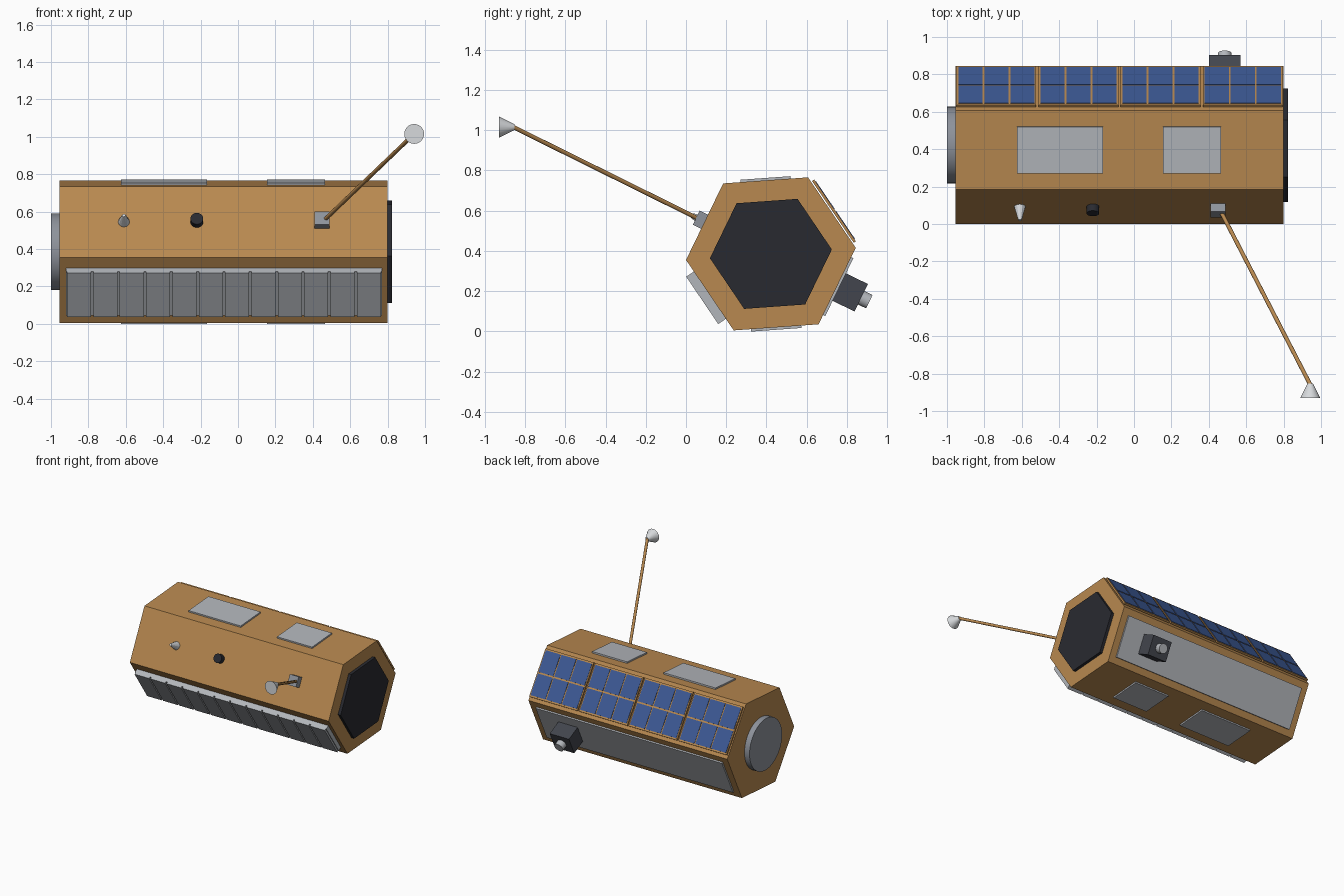
import bpy, bmesh, math
from mathutils import Matrix, Vector

if "Cube" in bpy.data.objects:
    bpy.data.objects.remove(bpy.data.objects["Cube"])

TILT, R = 4.1, 0.423               # hexagon roll and radius
AP = R * math.cos(math.pi / 6)     # distance from axis to a flat side
CEN = Vector((0, 0.422, 0.385))    # body axis
X0, X1 = -0.955, 0.80


def mat(name, c):
    m = bpy.data.materials.new(name)
    m.diffuse_color = (*c, 1)
    m.use_nodes = True
    m.node_tree.nodes["Principled BSDF"].inputs["Base Color"].default_value = m.diffuse_color
    return m


GOLD = mat("gold_foil", (0.48, 0.25, 0.08))
BLUE = mat("solar_blue", (0.045, 0.10, 0.30))
BLACK = mat("black", (0.022, 0.023, 0.03))
DARK = mat("dark_grey", (0.055, 0.06, 0.075))
MID = mat("mid_grey", (0.27, 0.29, 0.33))
LIGHT = mat("light_grey", (0.45, 0.47, 0.50))
WHITE = mat("pale_grey", (0.68, 0.70, 0.72))


def finish(name, bm, m, smooth=False):
    me = bpy.data.meshes.new(name)
    bm.to_mesh(me)
    bm.free()
    me.materials.append(m)
    ob = bpy.data.objects.new(name, me)
    bpy.context.collection.objects.link(ob)
    if smooth:
        bpy.context.view_layer.objects.active = ob
        ob.select_set(True)
        bpy.ops.object.shade_smooth_by_angle(angle=math.radians(35))
        ob.select_set(False)
    return ob


def side(k):
    """Frame of flat side k: local x along body, y across, z outward, origin on surface."""
    a = math.radians(TILT + 30 + 60 * k)
    n = Vector((0, math.cos(a), math.sin(a)))
    x = Vector((1, 0, 0))
    rot = Matrix((x, n.cross(x), n)).transposed().to_4x4()
    return Matrix.Translation(CEN + n * AP) @ rot


def boxes(name, frame, items, m):
    """Each item: x0, x1, y0, y1, z0, z1 in the given frame."""
    bm = bmesh.new()
    for a, b, c, d, e, f in items:
        t = Matrix.Translation(((a + b) / 2, (c + d) / 2, (e + f) / 2))
        bmesh.ops.create_cube(bm, size=1, matrix=frame @ t @ Matrix.Diagonal((b - a, d - c, f - e, 1)))
    return finish(name, bm, m)


def rod(name, p, q, r1, r2, n, m, smooth=True, roll=0):
    """Cylinder or cone from p to q."""
    p, q = Vector(p), Vector(q)
    d = q - p
    bm = bmesh.new()
    bmesh.ops.create_cone(bm, cap_ends=True, segments=n, radius1=r1, radius2=r2, depth=d.length,
                          matrix=Matrix.Translation((p + q) / 2) @ d.to_track_quat('Z', 'Y').to_matrix().to_4x4()
                          @ Matrix.Rotation(roll, 4, 'Z'))
    return finish(name, bm, m, smooth)


def hex_prism(name, xa, xb, r, m):
    bm = bmesh.new()
    ring = [CEN + Vector((xa, r * math.cos(a), r * math.sin(a)))
            for a in (math.radians(TILT + 60 * i) for i in range(6))]
    f = bm.faces.new([bm.verts.new(v) for v in ring])
    ext = bmesh.ops.extrude_face_region(bm, geom=[f])
    bmesh.ops.translate(bm, vec=(xb - xa, 0, 0), verts=[g for g in ext["geom"] if isinstance(g, bmesh.types.BMVert)])
    bmesh.ops.recalc_face_normals(bm, faces=bm.faces[:])
    return finish(name, bm, m)


UPPER_BACK, TOP, UPPER_FRONT, LOWER_FRONT, BOTTOM, LOWER_BACK = (side(k) for k in range(6))

# body with end fittings
hex_prism("body", X0, X1, R, GOLD)
hex_prism("end_cover", X1, 0.823, 0.304, BLACK)
rod("round_end_plate", CEN + Vector((X0, 0, 0)), CEN + Vector((-1, 0, 0)), 0.205, 0.205, 48, MID)

# pale patches on top and bottom
for name, fr in (("top_patches", TOP), ("bottom_patches", BOTTOM)):
    boxes(name, fr, [(-0.625, -0.165, -0.125, 0.125, -0.004, 0.012),
                     (0.155, 0.465, -0.125, 0.125, -0.004, 0.012)], LIGHT)

# solar panels: four frames, each with 3 x 2 cells
pitch = (X1 - X0) / 4
frames, cells = [], []
for i in range(4):
    c = X0 + pitch * (i + 0.5)
    frames.append((c - 0.213, c + 0.213, -0.185, 0.185, 0.006, 0.019))
    for j in (-1, 0, 1):
        for v in (-0.089, 0.089):
            x = c + j * 0.139
            cells.append((x - 0.065, x + 0.065, v - 0.083, v + 0.083, 0.015, 0.022))
boxes("solar_frames", UPPER_BACK, frames, GOLD)
boxes("solar_cells", UPPER_BACK, cells, BLUE)

# radiator: backing tray and twelve slats
boxes("radiator_tray", LOWER_FRONT, [(-0.92, 0.77, -0.142, 0.142, 0.0, 0.032)], LIGHT)
w = 1.69 / 12
boxes("radiator_slats", LOWER_FRONT,
      [(-0.92 + w * i + 0.006, -0.92 + w * (i + 1) - 0.006, -0.142, 0.142, 0.03, 0.046) for i in range(12)], LIGHT)

# lower back plate with camera
boxes("back_plate", LOWER_BACK, [(-0.90, 0.745, -0.16, 0.16, -0.004, 0.012)], LIGHT)
boxes("camera_box", LOWER_BACK, [(0.40, 0.57, -0.076, 0.076, 0.01, 0.133)], DARK)
rod("camera_lens", LOWER_BACK @ Vector((0.485, 0, 0.13)), LOWER_BACK @ Vector((0.485, 0, 0.178)), 0.037, 0.037, 32, LIGHT)

# small instruments on the upper front side
rod("cone_sensor", UPPER_FRONT @ Vector((-0.61, 0, 0)), UPPER_FRONT @ Vector((-0.61, 0, 0.08)), 0.031, 0.009, 12, WHITE, False)
rod("round_sensor", UPPER_FRONT @ Vector((-0.22, 0, 0)), UPPER_FRONT @ Vector((-0.22, 0, 0.04)), 0.034, 0.034, 24, BLACK)

# boom with its base and horn antenna
boxes("boom_base", UPPER_FRONT, [(0.41, 0.488, -0.039, 0.039, 0, 0.046)], MID)
rod("boom", (0.46, 0.075, 0.553), (0.942, -0.858, 1.015), 0.011, 0.011, 12, GOLD)
rod("horn_antenna", (0.942, -0.852, 1.015), (0.942, -0.93, 1.015), 0.014, 0.053, 24, WHITE)
